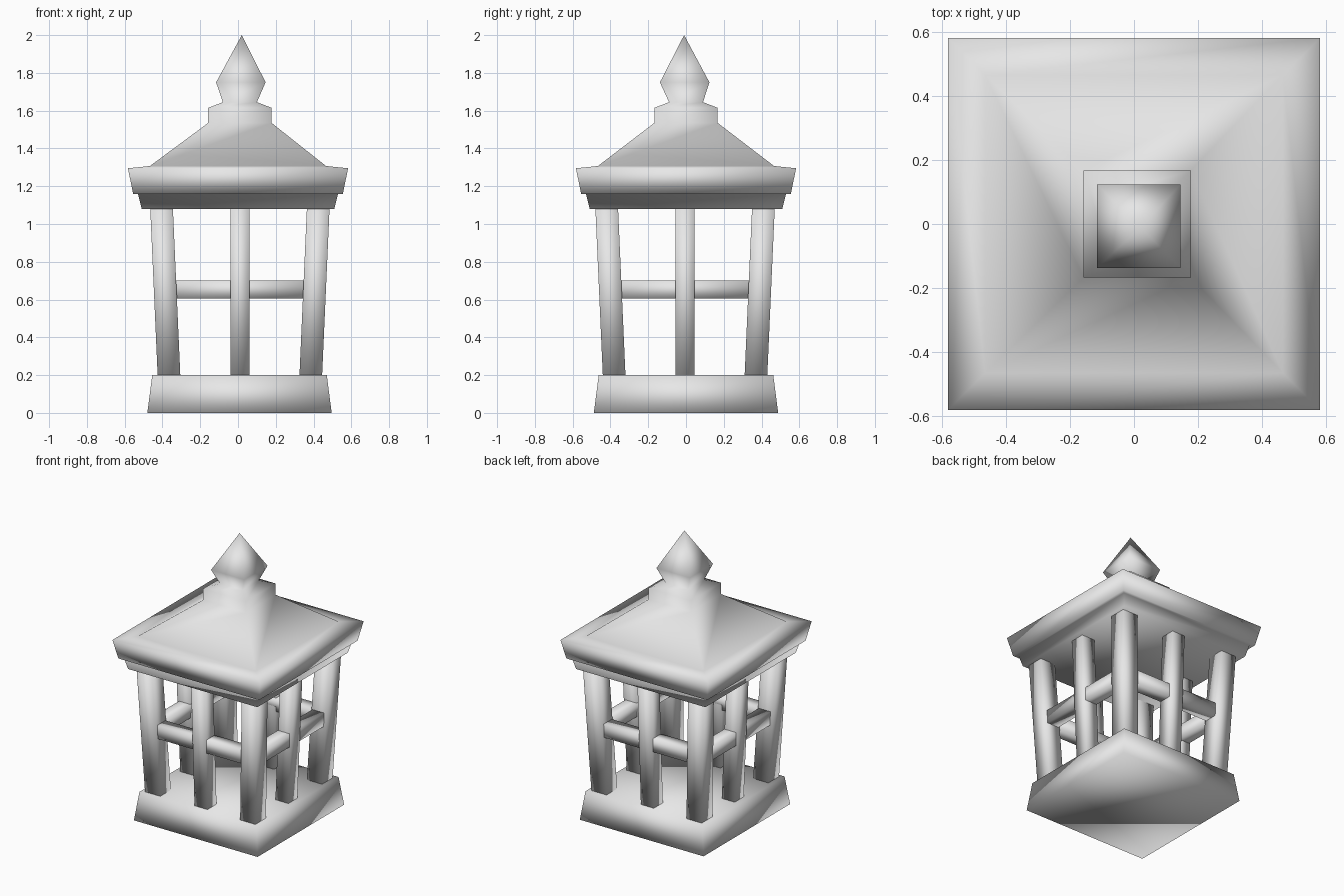
import bpy, bmesh

if "Cube" in bpy.data.objects:
    bpy.data.objects.remove(bpy.data.objects["Cube"])

stone = bpy.data.materials.new("grey_stone")
stone.use_nodes = True
GREY = (0.8, 0.8, 0.8, 1)
stone.diffuse_color = GREY
stone.node_tree.nodes["Principled BSDF"].inputs["Base Color"].default_value = GREY


def loft(name, rings):
    """Join rectangular rings (cx, cy, half_x, half_y, z) into a closed smooth solid."""
    bm = bmesh.new()
    loops = []
    for cx, cy, hx, hy, z in rings:
        loops.append([bm.verts.new((cx + sx * hx, cy + sy * hy, z))
                      for sx, sy in ((-1, -1), (1, -1), (1, 1), (-1, 1))])
    for low, high in zip(loops, loops[1:]):
        for i in range(4):
            j = (i + 1) % 4
            bm.faces.new((low[i], low[j], high[j], high[i]))
    bm.faces.new(loops[0][::-1])
    bm.faces.new(loops[-1])
    bmesh.ops.remove_doubles(bm, verts=bm.verts, dist=0.0005)
    bmesh.ops.recalc_face_normals(bm, faces=bm.faces)
    for f in bm.faces:
        f.smooth = True
    mesh = bpy.data.meshes.new(name)
    bm.to_mesh(mesh)
    bm.free()
    mesh.materials.append(stone)
    obj = bpy.data.objects.new(name, mesh)
    bpy.context.scene.collection.objects.link(obj)
    return obj


CX, CY = 0.01, -0.005  # slight hand-made offset of the frame
BASE_TOP, CEILING = 0.2, 1.08

# Base slab
loft("base", [(0.008, 0, 0.488, 0.488, 0), (0.008, 0, 0.462, 0.462, BASE_TOP)])

# Roof: soffit band, eave, slope, collar
roof_profile = [(0.51, CEILING), (0.53, 1.16), (0.555, 1.16), (0.583, 1.295),
                (0.466, 1.307), (0.168, 1.535), (0.168, 1.615), (0.09, 1.645)]
roof_rings = []
for half, z in roof_profile:
    shift = 0.01 if z > 1.5 else 0
    roof_rings.append((shift, 0, half, half, z))
# Finial: spear point growing from the collar
roof_rings += [(0.015, -0.007, 0.131, 0.131, 1.75), (0.02, -0.01, 0, 0, 2)]
loft("roof", roof_rings)

# Posts lean outward: four at the corners, one in the middle of each side
LOW, HIGH = 0.375, 0.415
for ix in (-1, 0, 1):
    for iy in (-1, 0, 1):
        if ix == 0 and iy == 0:
            continue
        corner = ix != 0 and iy != 0
        h = 0.06 if corner else 0.051
        loft("corner_post" if corner else "middle_post",
             [(CX + ix * LOW, CY + iy * LOW, h, h, BASE_TOP - 0.01),
              (CX + ix * HIGH, CY + iy * HIGH, h, h, CEILING + 0.01)])

# Horizontal rails between the corner posts
REACH, MID, THICK = 0.345, 0.39, 0.046
for side in (-1, 1):
    for z_pair in [(0.605, 0.7)]:
        loft("cross_rail", [(CX, CY + side * MID, REACH, THICK, z) for z in z_pair])
        loft("side_rail", [(CX + side * MID, CY, THICK, REACH, z) for z in z_pair])
